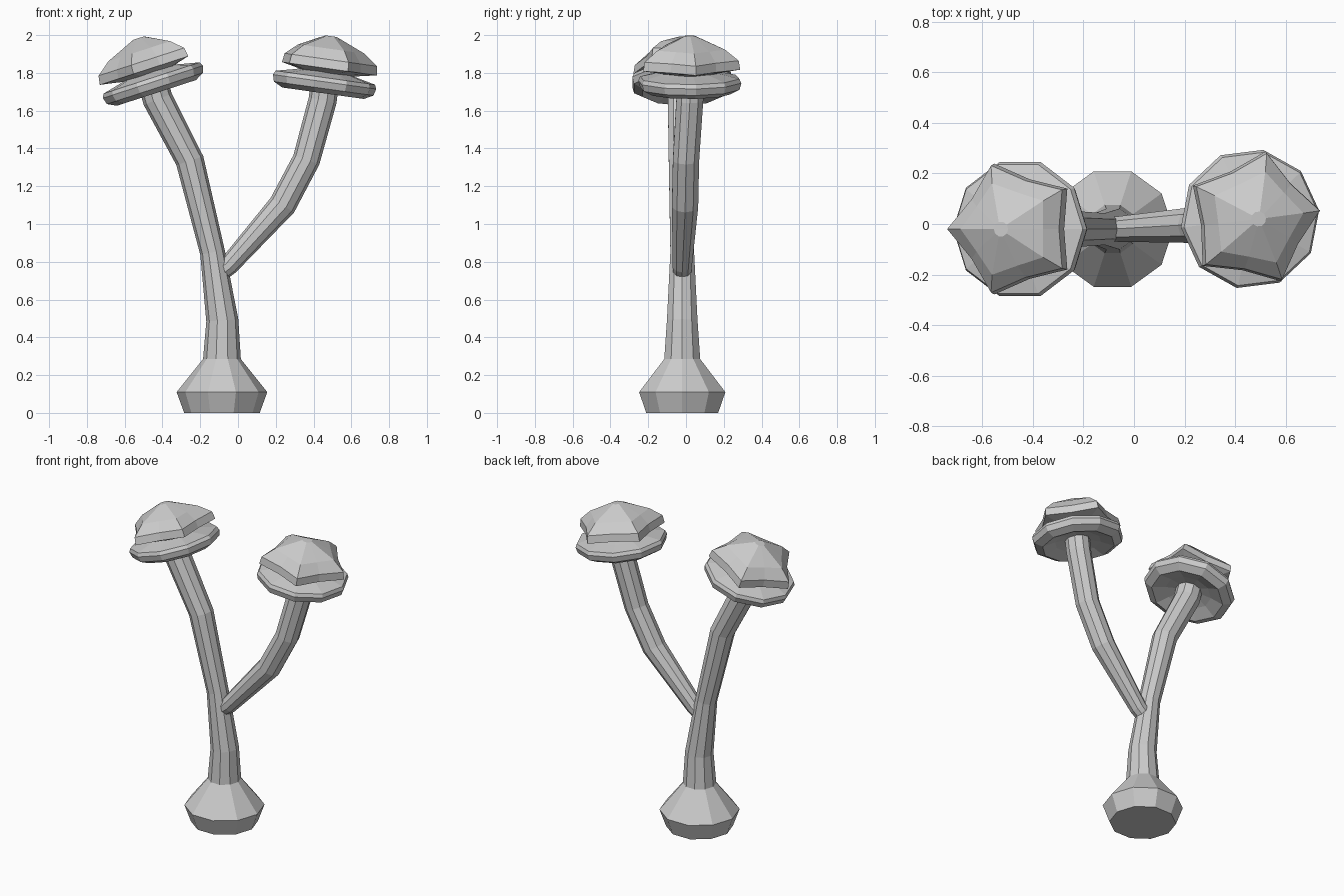
import bpy, bmesh
from math import sin, cos, tau, radians
from mathutils import Vector, Matrix

if "Cube" in bpy.data.objects:
    bpy.data.objects.remove(bpy.data.objects["Cube"])

SIDES = 10


def skin(name, rings, matrix=Matrix()):
    """Bridge a list of 10-point rings and close both ends."""
    bm = bmesh.new()
    loops = [[bm.verts.new(p) for p in ring] for ring in rings]
    for a, b in zip(loops, loops[1:]):
        for i in range(SIDES):
            j = (i + 1) % SIDES
            bm.faces.new((a[i], a[j], b[j], b[i]))
    bm.faces.new(loops[0][::-1])
    bm.faces.new(loops[-1])
    bmesh.ops.recalc_face_normals(bm, faces=bm.faces)
    mesh = bpy.data.meshes.new(name)
    bm.to_mesh(mesh)
    bm.free()
    obj = bpy.data.objects.new(name, mesh)
    obj.matrix_world = matrix
    bpy.context.collection.objects.link(obj)
    return obj


def ring(r, z, valley=1.0):
    """Decagon; valley < 1 pulls in every other point to make a five-point star."""
    pts = []
    for i in range(SIDES):
        s = r if i % 2 else r * valley
        pts.append(Vector((s * cos(tau * i / SIDES), s * sin(tau * i / SIDES), z)))
    return pts


def tube(name, path):
    """Tube through (x, y, z, radius, lean in degrees) stations."""
    rings = []
    for x, y, z, r, lean in path:
        m = Matrix.Translation((x, y, z)) @ Matrix.Rotation(radians(lean), 4, 'Y')
        rings.append([m @ p for p in ring(r, 0)])
    return skin(name, rings)


# Bulbous foot flowing into the main stalk
tube("foot_and_main_stalk", [
    (-0.085, -0.02, 0.0, 0.20, 0), (-0.085, -0.02, 0.11, 0.24, 0),
    (-0.085, -0.02, 0.285, 0.10, 0), (-0.083, -0.02, 0.49, 0.085, -4),
    (-0.135, -0.02, 0.85, 0.066, -11), (-0.255, -0.02, 1.335, 0.075, -18),
    (-0.425, -0.02, 1.66, 0.08, -22), (-0.45, -0.02, 1.75, 0.08, -19)])

# Side stalk forking off to the right
tube("side_stalk", [
    (-0.10, -0.02, 0.74, 0.05, 45), (-0.05, -0.02, 0.78, 0.053, 44),
    (0.235, -0.005, 1.10, 0.073, 32), (0.362, 0.0, 1.34, 0.073, 20),
    (0.448, 0.02, 1.655, 0.075, 12), (0.46, 0.02, 1.75, 0.075, 8)])

# Each head: a round brim under a five-point star cap
for side, loc, tilt, spin in (("left", (-0.445, -0.02, 1.735), -18, 0),
                              ("right", (0.456, 0.02, 1.735), 8, 187)):
    place = (Matrix.Translation(loc) @ Matrix.Rotation(radians(tilt), 4, 'Y')
             @ Matrix.Rotation(radians(spin), 4, 'Z'))
    brim = [(0.06, 0.0), (0.14, -0.015), (0.22, -0.043), (0.268, -0.018),
            (0.278, 0.018), (0.268, 0.04), (0.18, 0.06), (0.10, 0.08)]
    skin(side + "_brim", [ring(r, z) for r, z in brim], place)
    cap = [(0.12, 0.06, 1.0), (0.19, 0.075, 0.85), (0.272, 0.09, 0.76),
           (0.264, 0.138, 0.76), (0.19, 0.195, 0.8), (0.03, 0.262, 1.0)]
    skin(side + "_star_cap", [ring(*c) for c in cap], place)
